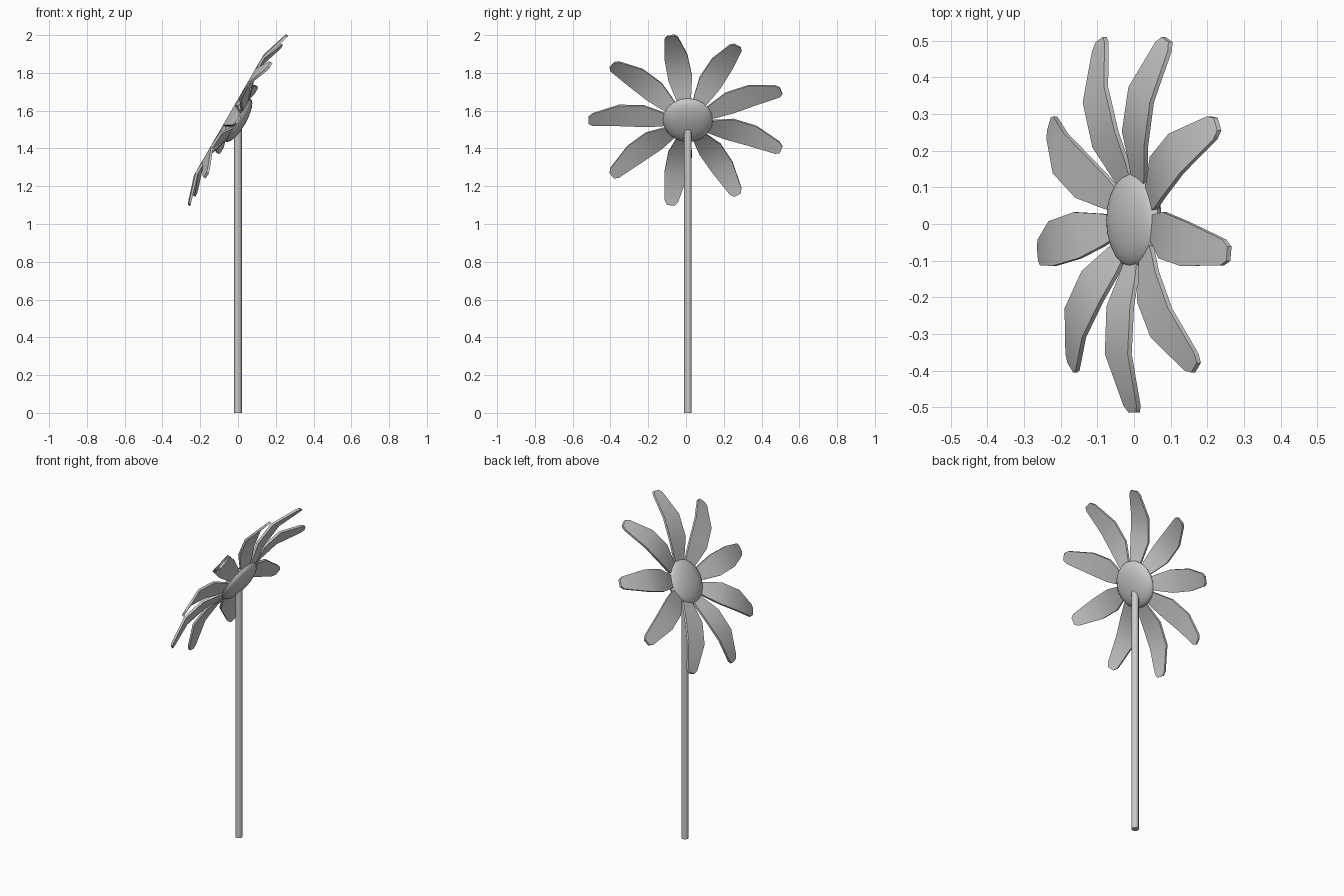
import bpy, bmesh, math
from mathutils import Matrix, Vector

if "Cube" in bpy.data.objects:
    bpy.data.objects.remove(bpy.data.objects["Cube"])

# Flower head frame: local x along -y, local y up the tilted face, local z out of the face
s, c = 0.5, math.sqrt(0.75)
HEAD = Matrix(((0, s, -c, 0), (-1, 0, 0, 0.01), (0, c, s, 1.55), (0, 0, 0, 1)))


def finish(name, bm, matrix, angle=40):
    mesh = bpy.data.meshes.new(name)
    bmesh.ops.recalc_face_normals(bm, faces=bm.faces)
    bm.transform(matrix)
    bm.to_mesh(mesh)
    bm.free()
    obj = bpy.data.objects.new(name, mesh)
    bpy.context.collection.objects.link(obj)
    bpy.ops.object.select_all(action='DESELECT')
    obj.select_set(True)
    bpy.context.view_layer.objects.active = obj
    bpy.ops.object.shade_smooth_by_angle(angle=math.radians(angle))
    return obj


# Stem
bm = bmesh.new()
bmesh.ops.create_cone(bm, cap_ends=True, segments=12, radius1=0.02, radius2=0.02, depth=1.53)
finish("stem", bm, Matrix.Translation((0, 0.01, 0.765)))

# Flattened round centre
bm = bmesh.new()
bmesh.ops.create_uvsphere(bm, u_segments=20, v_segments=12, radius=1)
finish("flower_centre", bm, HEAD @ Matrix.Diagonal((0.132, 0.132, 0.043, 1)))

# Arched petals: (distance from centre, half width, height above face)
PROFILE = [(0.05, 0.017, -0.005), (0.15, 0.045, 0.022), (0.235, 0.064, 0.05),
           (0.365, 0.062, 0.056), (0.505, 0.036, 0.013), (0.525, 0.02, 0.006)]
THICK = 0.013


def petal(i):
    bm = bmesh.new()
    rings = [[bm.verts.new((r, side * w, h - d))
              for side, d in ((-1, 0), (1, 0), (1, THICK), (-1, THICK))]
             for r, w, h in PROFILE]
    for a, b in zip(rings, rings[1:]):
        for k in range(4):
            m = (k + 1) % 4
            bm.faces.new((a[k], a[m], b[m], b[k]))
    bm.faces.new(rings[0])
    bm.faces.new(rings[-1])
    finish(f"petal_{i + 1}", bm, HEAD @ Matrix.Rotation(math.radians(40 * i), 4, 'Z'))


for i in range(9):
    petal(i)
